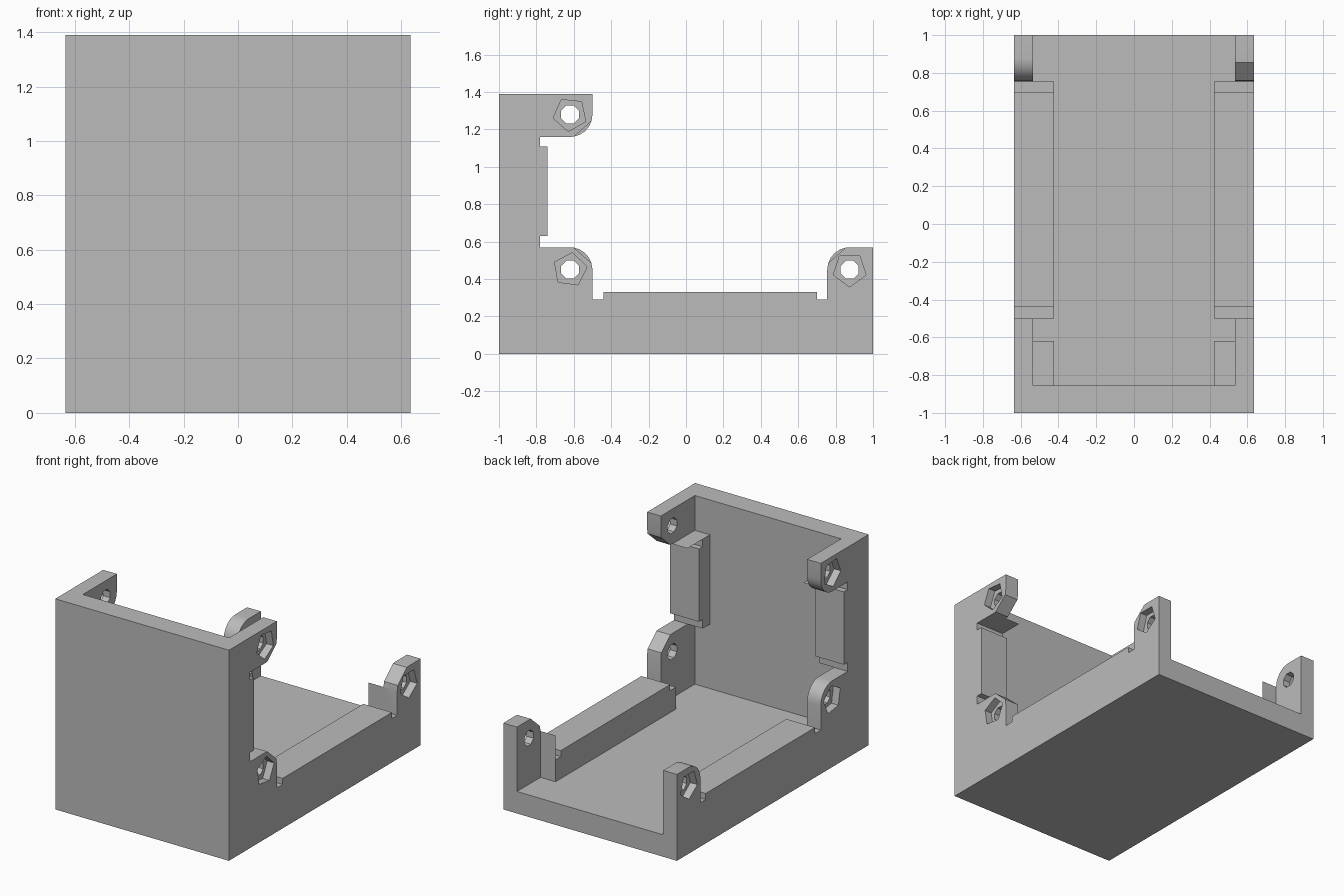
import bpy
import bmesh
from math import cos, sin, radians
from mathutils import Matrix, Vector

if "Cube" in bpy.data.objects:
    bpy.data.objects.remove(bpy.data.objects["Cube"], do_unlink=True)

grey = bpy.data.materials.new("plain_grey")
grey.use_nodes = True
grey.diffuse_color = (0.5, 0.5, 0.5, 1)
grey.node_tree.nodes["Principled BSDF"].inputs["Base Color"].default_value = (0.5, 0.5, 0.5, 1)

HALF, INNER, RAIL = 0.634, 0.534, 0.424   # outer side, wall inside, rail inside
WALL = 0.145                              # floor and front wall thickness
R = 0.12                                  # lug radius
BACK, LOW, HIGH = (0.875, 0.45), (-0.62, 0.45), (-0.62, 1.28)  # lug centres (y, z)
STEPS = [0, 10, 25, 41, 57, 73, 90]


def make_object(name, bm):
    bmesh.ops.recalc_face_normals(bm, faces=bm.faces)
    mesh = bpy.data.meshes.new(name)
    bm.to_mesh(mesh)
    bm.free()
    mesh.materials.append(grey)
    obj = bpy.data.objects.new(name, mesh)
    bpy.context.collection.objects.link(obj)
    return obj


def lug_arc(centre, start, coarse, sign=1):
    """Quarter round; the coarse kind is one long chord between two short ones."""
    def on_circle(step):
        a = radians(start + sign * step)
        return Vector((centre[0] + R * cos(a), centre[1] + R * sin(a)))
    if not coarse:
        return [on_circle(s) for s in STEPS]
    p, q = on_circle(STEPS[1]), on_circle(STEPS[-2])
    span = STEPS[-2] - STEPS[1]
    chord = [p.lerp(q, (s - STEPS[1]) / span) for s in STEPS[1:-1]]
    return [on_circle(0)] + chord + [on_circle(90)]


def side_profile(coarse):
    pts = [(-1, 0), (1, 0), (1, 0.57)]
    pts += lug_arc(BACK, 90, coarse)
    pts += [(0.755, 0.29), (0.7, 0.29), (0.7, 0.33),
            (-0.44, 0.33), (-0.44, 0.29), (-0.5, 0.29)]
    pts += lug_arc(LOW, 90, coarse, -1)[::-1]
    pts += [(-0.78, 0.57), (-0.78, 0.63), (-0.74, 0.63),
            (-0.74, 1.11), (-0.78, 1.11), (-0.78, 1.16)]
    pts += lug_arc(HIGH, 270, coarse)
    return pts + [(-0.5, 1.39), (-1, 1.39)]


def box(bm, x, y, z):
    """Box across the middle, from -x to x, with y and z ranges."""
    size = Matrix.Diagonal((2 * x, y[1] - y[0], z[1] - z[0], 1))
    place = Matrix.Translation((0, sum(y) / 2, sum(z) / 2))
    bmesh.ops.create_cube(bm, size=1, matrix=place @ size)


def prism(bm, sides, radius, x0, x1, centre, turn=0):
    """Regular prism along x."""
    rings = []
    for x in (x0, x1):
        angles = [radians(turn + 360 * i / sides) for i in range(sides)]
        rings.append([bm.verts.new((x, centre[0] + radius * cos(a),
                                    centre[1] + radius * sin(a))) for a in angles])
    for i in range(sides):
        j = (i + 1) % sides
        bm.faces.new((rings[0][i], rings[0][j], rings[1][j], rings[1][i]))
    bm.faces.new(rings[0][::-1])
    bm.faces.new(rings[1])


# Bracket body: side outline carried across the width
bm = bmesh.new()
loops = []
for x, coarse in ((-HALF, False), (-0.5, False), (0.5, True), (HALF, True)):
    loops.append([bm.verts.new((x, p[0], p[1])) for p in side_profile(coarse)])
for a, b in zip(loops, loops[1:]):
    for i in range(len(a)):
        j = (i + 1) % len(a)
        bm.faces.new((a[i], a[j], b[j], b[i]))
bm.faces.new(loops[0][::-1])
bm.faces.new(loops[-1])
bracket = make_object("corner_bracket", bm)

# Hollow between the rails
cutters = []
bm = bmesh.new()
box(bm, RAIL, (-1 + WALL, 2), (WALL, 2))
cutters.append(make_object("main_hollow_cutter", bm))

# Wider hollows beside the lugs, leaving the rails standing
bm = bmesh.new()
box(bm, INNER, (0.755, 2), (WALL, 1))
box(bm, INNER, (-1 + WALL, -0.5), (WALL, 0.57))
box(bm, INNER, (-1 + WALL, 1), (1.16, 2))
cutters.append(make_object("lug_hollow_cutter", bm))

# Screw holes through the lugs
bm = bmesh.new()
for centre in (BACK, LOW, HIGH):
    prism(bm, 8, 0.052, -1, 1, centre, 22.5)
cutters.append(make_object("screw_hole_cutter", bm))

# Five-sided pockets on the outer faces
bm = bmesh.new()
for centre, turn in ((BACK, 270), (LOW, 10), (HIGH, 120)):
    for side in (-1, 1):
        prism(bm, 5, 0.092, side * (HALF - 0.05), side * 0.8, centre, turn)
cutters.append(make_object("pocket_cutter", bm))

# Apply the cuts
bpy.ops.object.select_all(action='DESELECT')
bracket.select_set(True)
bpy.context.view_layer.objects.active = bracket
for cutter in cutters:
    cutter.hide_render = True
    mod = bracket.modifiers.new(cutter.name, 'BOOLEAN')
    mod.operation = 'DIFFERENCE'
    mod.solver = 'EXACT'
    mod.object = cutter
    bpy.ops.object.modifier_apply(modifier=mod.name)
    bpy.data.objects.remove(cutter, do_unlink=True)

# Merge leftover flat seams, keep the edges crisp
bm = bmesh.new()
bm.from_mesh(bracket.data)
bmesh.ops.remove_doubles(bm, verts=bm.verts, dist=0.0002)
bmesh.ops.dissolve_limit(bm, angle_limit=radians(0.5), verts=bm.verts, edges=bm.edges)
bm.to_mesh(bracket.data)
bm.free()
bpy.ops.object.shade_smooth_by_angle(angle=radians(25))
